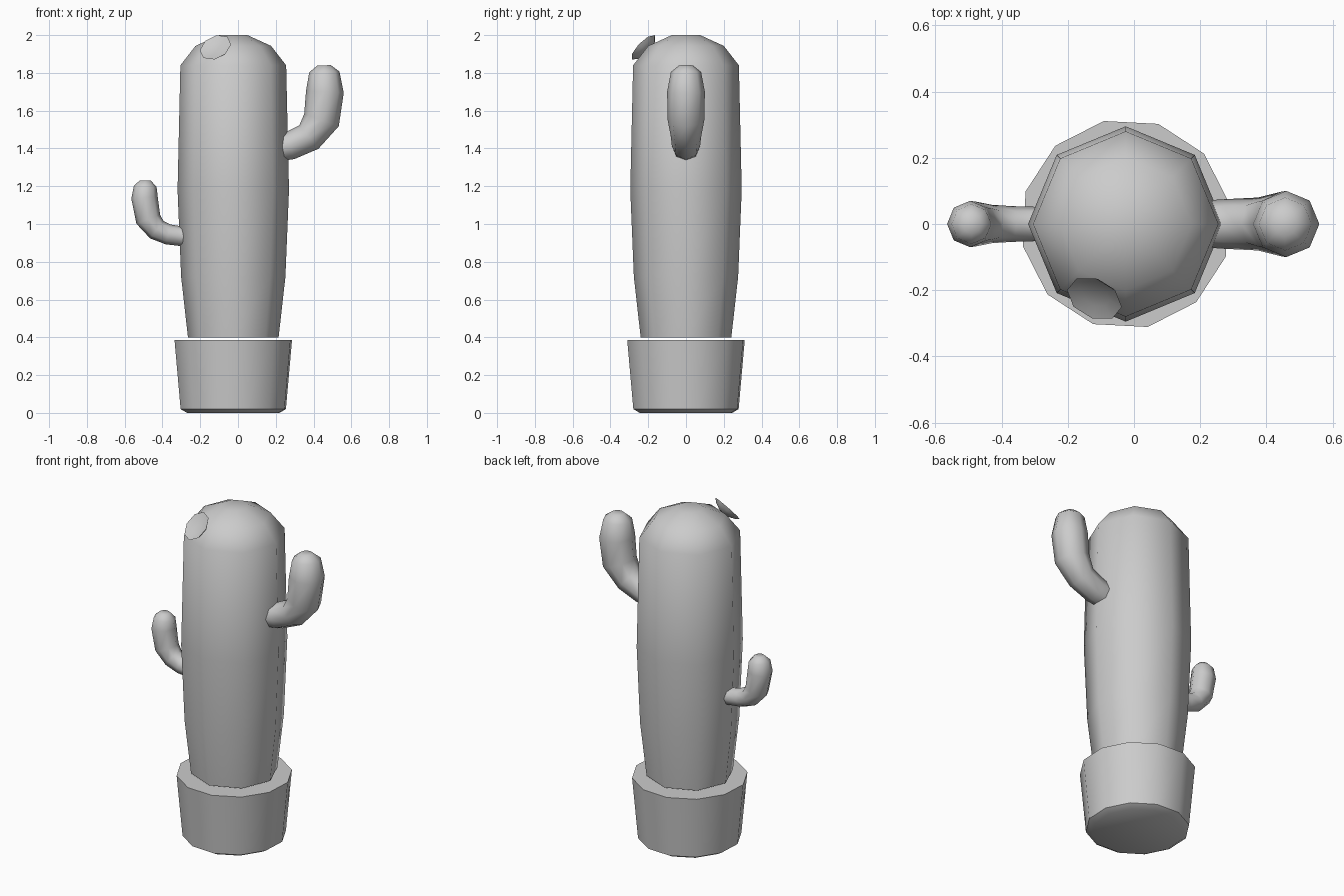
import bpy, bmesh, math
from mathutils import Vector

cube = bpy.data.objects.get("Cube")
if cube:
    bpy.data.objects.remove(cube, do_unlink=True)

GREY = (0.6, 0.6, 0.6, 1)
mat = bpy.data.materials.new("plain grey")
mat.use_nodes = True
mat.diffuse_color = GREY
mat.node_tree.nodes["Principled BSDF"].inputs["Base Color"].default_value = GREY


def loft(name, path, sides, phase=0, axis=None, crease=55):
    """Skin rings along a path of (centre, radius); the ends are capped."""
    pts = [Vector(p) for p, r in path]
    bm = bmesh.new()
    rings = []
    for i, (p, r) in enumerate(path):
        t = axis or (pts[min(i + 1, len(pts) - 1)] - pts[max(i - 1, 0)]).normalized()
        u = Vector((0, 1, 0))
        u = (u - t * u.dot(t)).normalized()
        v = u.cross(t)
        angles = [math.tau * k / sides + math.radians(phase) for k in range(sides)]
        rings.append([bm.verts.new(pts[i] + r * (v * math.cos(a) + u * math.sin(a)))
                      for a in angles])
    for a, b in zip(rings, rings[1:]):
        for k in range(sides):
            n = (k + 1) % sides
            bm.faces.new((a[k], a[n], b[n], b[k]))
    bm.faces.new(rings[0][::-1])
    bm.faces.new(rings[-1])
    bmesh.ops.recalc_face_normals(bm, faces=bm.faces)
    mesh = bpy.data.meshes.new(name)
    bm.to_mesh(mesh)
    bm.free()
    mesh.materials.append(mat)
    obj = bpy.data.objects.new(name, mesh)
    bpy.context.collection.objects.link(obj)
    bpy.ops.object.select_all(action="DESELECT")
    obj.select_set(True)
    bpy.context.view_layer.objects.active = obj
    bpy.ops.object.shade_smooth_by_angle(angle=math.radians(crease))
    return obj


UP = Vector((0, 0, 1))
CX = -0.025


def upright(profile):
    return [((CX, 0, z), r) for r, z in profile]


def arm(name, path):
    return loft(name, [((x, 0, z), r) for x, z, r in path], 8)


# Pot, with a chamfered foot
loft("pot", upright([(0.25, 0), (0.285, 0.02), (0.318, 0.385)]), 12, 12, UP, 45)

# Trunk, hovering just above the pot
loft("trunk", upright([(0.24, 0.4), (0.276, 0.72), (0.295, 1.18), (0.28, 1.84),
                       (0.2, 1.943), (0.075, 2.0)]), 8, 0, UP)

# Arms
arm("left_arm", [(0.2, 1.4, 0.07), (0.275, 1.415, 0.075), (0.375, 1.46, 0.08),
                 (0.442, 1.55, 0.097), (0.46, 1.7, 0.1), (0.457, 1.805, 0.08),
                 (0.456, 1.84, 0.036)])
arm("right_arm", [(-0.24, 0.935, 0.05), (-0.3, 0.935, 0.052), (-0.37, 0.945, 0.054),
                  (-0.43, 0.97, 0.058), (-0.475, 1.025, 0.067), (-0.495, 1.14, 0.07),
                  (-0.491, 1.2, 0.06), (-0.49, 1.23, 0.029)])

# Flower, a shallow dish leaning on the dome
lean = Vector((-0.33, -0.67, 0.66)).normalized()
middle = Vector((-0.118, -0.222, 1.932))
loft("flower", [(middle + lean * d, r) for d, r in
                [(-0.03, 0.03), (-0.012, 0.07), (0.005, 0.088), (-0.008, 0.045)]],
     8, 22, lean, 80)
